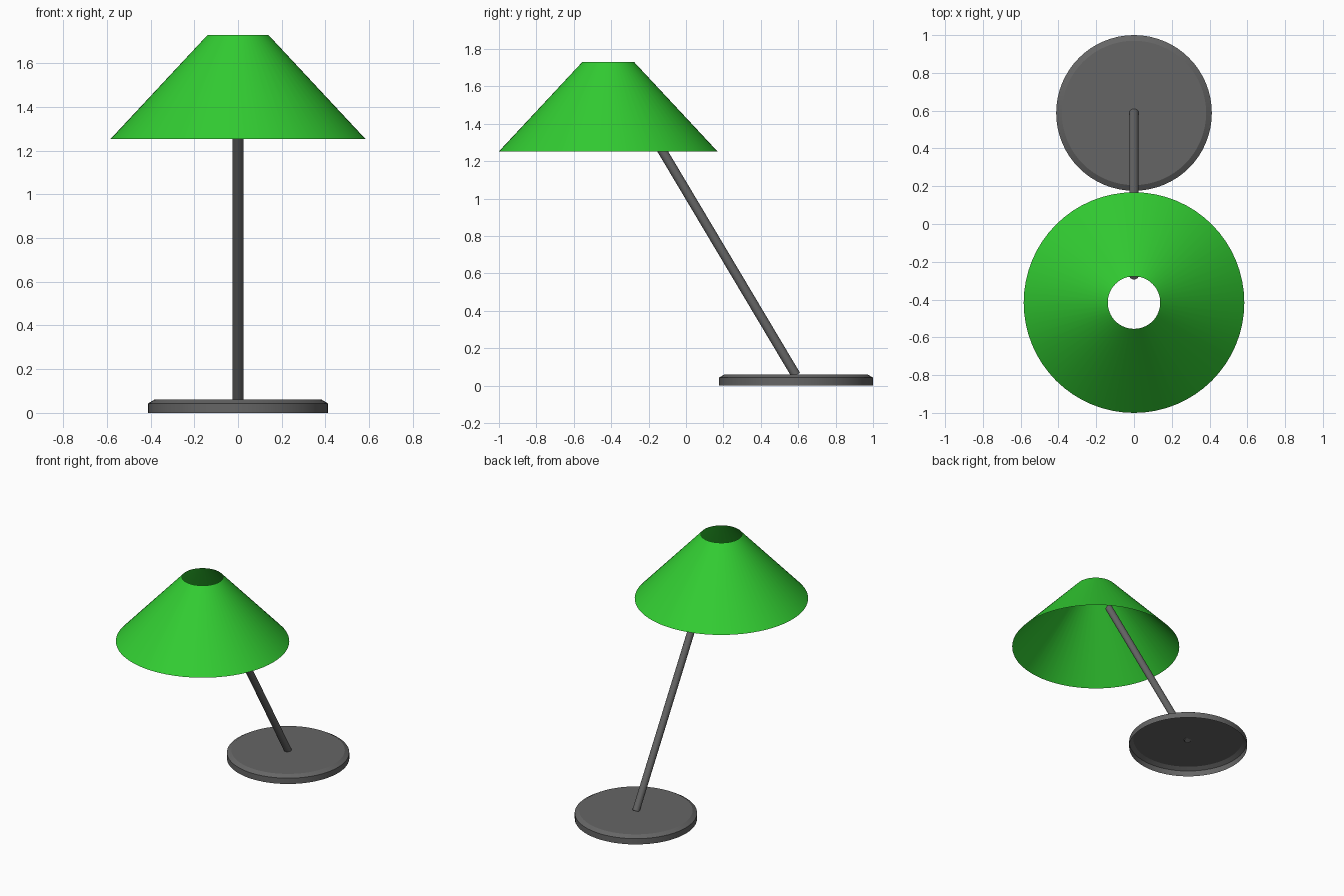
import bpy, math
from mathutils import Vector

cube = bpy.data.objects.get("Cube")
if cube:
    bpy.data.objects.remove(cube, do_unlink=True)


def material(name, rgb):
    m = bpy.data.materials.new(name)
    m.use_nodes = True
    m.diffuse_color = (*rgb, 1)
    m.node_tree.nodes["Principled BSDF"].inputs["Base Color"].default_value = (*rgb, 1)
    return m


def lathe(name, profile, centre_y, mat, sides=64, cap_top=False):
    """Revolve (radius, z) points about a vertical axis into an open shell."""
    verts = [(r * math.cos(2 * math.pi * i / sides), r * math.sin(2 * math.pi * i / sides), z)
             for r, z in profile for i in range(sides)]
    faces = []
    for k in range(len(profile) - 1):
        for i in range(sides):
            j = (i + 1) % sides
            a, b = k * sides, (k + 1) * sides
            faces.append((a + i, a + j, b + j, b + i))
    if cap_top:
        faces.append(range((len(profile) - 1) * sides, len(profile) * sides))
    mesh = bpy.data.meshes.new(name)
    mesh.from_pydata(verts, [], [tuple(f) for f in faces])
    obj = bpy.data.objects.new(name, mesh)
    bpy.context.collection.objects.link(obj)
    obj.location.y = centre_y
    finish(obj, mat)


def finish(obj, mat):
    obj.data.materials.append(mat)
    bpy.ops.object.select_all(action='DESELECT')
    obj.select_set(True)
    bpy.context.view_layer.objects.active = obj
    bpy.ops.object.shade_smooth_by_angle(angle=math.radians(25))


green = material("lime green", (0.032, 0.61, 0.032))
grey = material("dark grey", (0.13, 0.13, 0.13))

# Base: thin disc shell with a chamfered top edge, open underneath
lathe("base", [(0.412, 0), (0.412, 0.043), (0.382, 0.061)], 0.588, grey, cap_top=True)

# Shade: open truncated cone
lathe("shade", [(0.584, 1.253), (0.139, 1.73)], -0.416, green)

# Stem: slanted rod from the base centre up inside the shade
start, end = Vector((0, 0.588, 0.056)), Vector((0, -0.272, 1.50))
axis = end - start
bpy.ops.mesh.primitive_cylinder_add(vertices=24, radius=0.025, depth=axis.length,
                                    location=(start + end) / 2,
                                    rotation=axis.to_track_quat('Z', 'Y').to_euler())
stem = bpy.context.object
stem.name = "stem"
finish(stem, grey)
